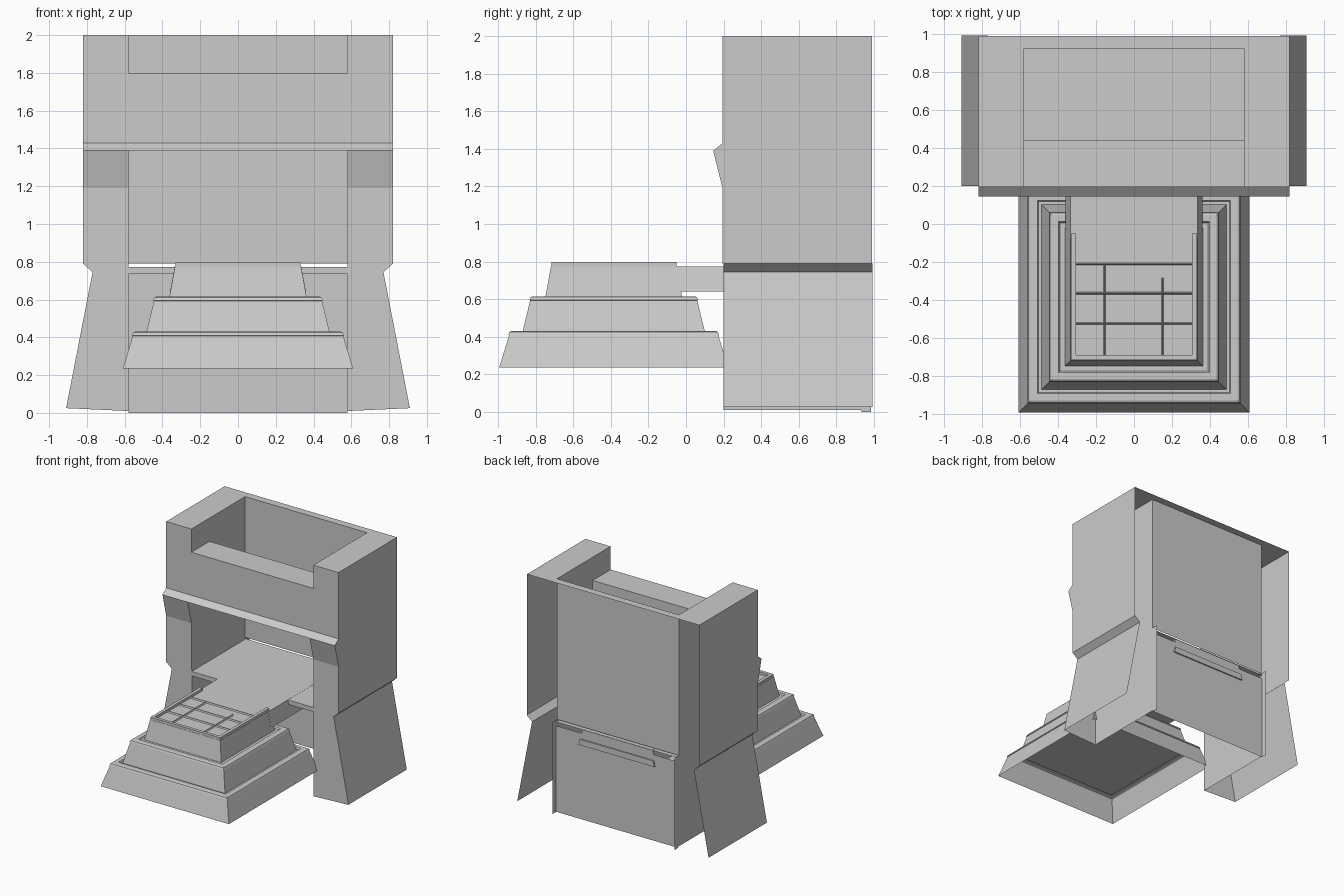
import bpy, bmesh

if "Cube" in bpy.data.objects:
    bpy.data.objects.remove(bpy.data.objects["Cube"])

CY = -0.385  # centre of the stepped hearth


def loft(name, sections, closed=False, cap_start=False, cap_end=False, mirror=False):
    """Bridge successive sections of 3D points with flat faces."""
    bm = bmesh.new()
    rings = [[bm.verts.new(p) for p in s] for s in sections]
    n = len(rings[0])
    for a, b in zip(rings, rings[1:]):
        for i in range(n if closed else n - 1):
            j = (i + 1) % n
            bm.faces.new((a[i], a[j], b[j], b[i]))
    if cap_start:
        bm.faces.new(rings[0][::-1])
    if cap_end:
        bm.faces.new(rings[-1])
    bmesh.ops.recalc_face_normals(bm, faces=bm.faces)
    me = bpy.data.meshes.new(name)
    bm.to_mesh(me)
    bm.free()
    ob = bpy.data.objects.new(name, me)
    bpy.context.collection.objects.link(ob)
    if mirror:
        ob.modifiers.new("mirror", 'MIRROR').use_axis = (True, False, False)
    return ob


def sweep_x(name, yz, x0, x1, **kw):
    return loft(name, [[(x, y, z) for y, z in yz] for x in (x0, x1)], **kw)


def sweep_y(name, xz, y0, y1, **kw):
    return loft(name, [[(x, y, z) for x, z in xz] for y in (y0, y1)], **kw)


def sweep_z(name, xy, z0, z1, **kw):
    return loft(name, [[(x, y, z) for x, y in xy] for z in (z0, z1)], **kw)


def tier(name, steps):
    """Hollow square step from (half size, z) pairs, closed on top."""
    return loft(name, [[(-s, CY - s, z), (s, CY - s, z), (s, CY + s, z), (-s, CY + s, z)]
                       for s, z in steps], closed=True, cap_end=True)


# Upper side piers with corbels, open at the back
front = [(.195, .79), (.195, 1.19), (.145, 1.39), (.195, 1.43), (.195, 2)]
loft("pier_front_and_top", [[(x, y, z) for y, z in front + [(yb, 2)]]
                            for x, yb in ((.58, .925), (.82, .99))], mirror=True)
for nm, x, yb in (("pier_inner_wall", .58, .925), ("pier_outer_wall", .82, .99)):
    loft(nm, [[(x, y, z) for y, z in [(yb, .79)] + front + [(yb, 2)]]],
         cap_end=True, mirror=True)

# Flared legs, open at the back and underneath
leg = [(.91, .025), (.77, .745), (.82, .79), (.58, .79), (.58, .01)]
loft("leg_front", [[(x, .2, z) for x, z in leg]], cap_end=True, mirror=True)
sweep_y("leg_outer_wall", leg[:3], .2, .993, mirror=True)
sweep_y("leg_inner_wall", leg[3:], .2, .985, mirror=True)

# Mantel beam
sweep_x("mantel_beam", [(.44, 1.39), (.145, 1.39), (.195, 1.43), (.195, 1.8), (.44, 1.8)],
        -.58, .58, closed=True)

# Upper back wall with its top rim
loft("back_wall", [[(-.58, .925, .79), (.58, .925, .79)], [(-.58, .925, 2), (.58, .925, 2)],
                   [(-.82, .99, 2), (.82, .99, 2)]])

# Chamber floor with front lip, and the recessed lower back panel
sweep_x("chamber_floor", [(.2, .735), (.2, .773), (.935, .773)], -.58, .58)
sweep_x("lower_back_panel", [(.935, 0), (.935, .74)], -.58, .58)
sweep_y("lower_back_return", [(.58, 0), (.58, .02)], .935, .985, mirror=True)

# Square stepped hearth
for nm, z0, s0, s1, z1 in (("hearth_bottom_step", .235, .61, .555, .43),
                           ("hearth_middle_step", .42, .487, .443, .615)):
    tier(nm, [(s0, z0), (s1 + .002, z1 - .022), (s1 + .006, z1 - .02), (s1, z1 - .005),
              (s1 - .01, z1), (s1 - .045, z1), (s1 - .052, z1 - .01)])
tier("hearth_top_step", [(.365, .605), (.334, .775)])

# Raised U-shaped rim on the top step
r, q, yb = .332, .305, -.05
sweep_z("hearth_rim", [(-r, yb), (-r, CY - r), (r, CY - r), (r, yb), (q, yb),
                       (q, CY - q), (-q, CY - q), (-q, yb)], .775, .797,
        closed=True, cap_end=True)

# Neck joining hearth and chamber, its lower edge reaching through the back panel
sweep_y("neck", [(-.36, .64), (.36, .64), (.335, .774), (-.335, .774)], -.07, .93,
        closed=True, cap_start=True, cap_end=True)
sweep_y("neck_back_edge", [(-.36, .64), (.36, .64), (.35, .69), (-.35, .69)], .9, .946,
        closed=True, cap_end=True)

# Thin grate ridges on the hearth
w, zb, zt = .006, .774, .786
for i, y in enumerate((-.21, -.365, -.525)):
    sweep_x(f"grate_cross_{i}", [(y - w, zb), (y, zt), (y + w, zb)], -.305, .305)
for i, (x, y1) in enumerate(((-.155, -.21), (.15, -.285))):
    sweep_y(f"grate_long_{i}", [(x - w, zb), (x, zt), (x + w, zb)], -.69, y1)
